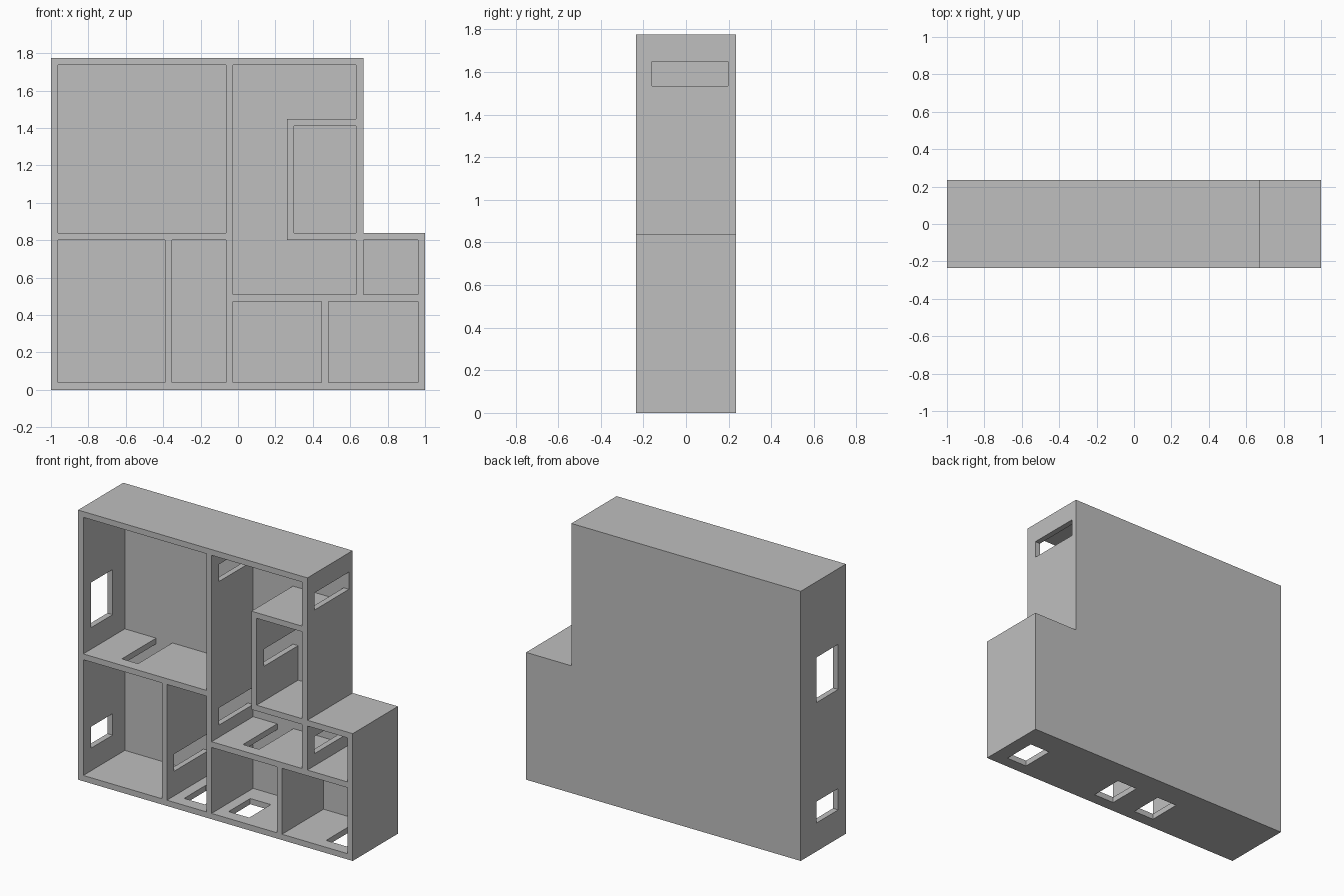
import bpy
import bmesh

if "Cube" in bpy.data.objects:
    bpy.data.objects.remove(bpy.data.objects["Cube"], do_unlink=True)

FRONT, BACK, INNER_BACK = -0.235, 0.235, 0.197
TOP, STEP, T = 1.775, 0.838, 0.038


def add_prism(bm, outline, y0, y1):
    """Extrude an x-z outline from y0 to y1."""
    face = bm.faces.new([bm.verts.new((x, y0, z)) for x, z in outline])
    new = bmesh.ops.extrude_face_region(bm, geom=[face])["geom"]
    verts = [v for v in new if isinstance(v, bmesh.types.BMVert)]
    bmesh.ops.translate(bm, verts=verts, vec=(0, y1 - y0, 0))


def rect(x0, x1, z0, z1):
    return [(x0, z0), (x1, z0), (x1, z1), (x0, z1)]


def prism_object(name, prisms):
    bm = bmesh.new()
    for outline, y0, y1 in prisms:
        add_prism(bm, outline, y0, y1)
    bmesh.ops.recalc_face_normals(bm, faces=bm.faces[:])
    mesh = bpy.data.meshes.new(name)
    bm.to_mesh(mesh)
    bm.free()
    obj = bpy.data.objects.new(name, mesh)
    bpy.context.collection.objects.link(obj)
    return obj


def cut(target, cutter):
    cutter.hide_render = True
    mod = target.modifiers.new("cut", "BOOLEAN")
    mod.operation, mod.solver, mod.object = "DIFFERENCE", "EXACT", cutter
    bpy.context.view_layer.objects.active = target
    bpy.ops.object.modifier_apply(modifier=mod.name)
    bpy.data.objects.remove(cutter, do_unlink=True)


# Stepped outer case
case_outline = [(-1, 0), (1, 0), (1, STEP), (0.67, STEP), (0.67, TOP), (-1, TOP)]
cabinet = prism_object("compartment_case", [(case_outline, FRONT, BACK)])

# Compartments, open at the front
left, mid_l, mid_r, step_in, right = -1 + T, -0.065, -0.028, 0.632, 1 - T
roof, floor, low, high = TOP - T, T, 0.472, 0.51
rooms = [
    rect(left, mid_l, STEP, roof),
    rect(left, -0.39, floor, 0.8),
    rect(-0.353, mid_l, floor, 0.8),
    rect(mid_r, 0.447, floor, low),
    rect(0.485, right, floor, low),
    rect(0.67, right, high, 0.8),
    rect(0.3, step_in, STEP, 1.41),
    # C-shaped shaft around the small inner room
    [(mid_r, high), (step_in, high), (step_in, 0.8), (0.262, 0.8),
     (0.262, 1.447), (step_in, 1.447), (step_in, roof), (mid_r, roof)],
]
cut(cabinet, prism_object("room_cutter", [(r, FRONT - 0.1, INNER_BACK) for r in rooms]))

# Openings: narrow slots reach the back panel, wide ones stop short of it
slot, window = (-0.16, INNER_BACK), (-0.155, 0.07)
openings = []


def wall_opening(x, z0, z1, span):
    openings.append((rect(x - 0.03, x + 0.03, z0, z1), *span))


def floor_opening(x, z, width, span):
    openings.append((rect(x - width / 2, x + width / 2, z - 0.03, z + 0.03), *span))


# Windows in the outer side wall
wall_opening(-0.981, 0.98, 1.277, window)
wall_opening(-0.981, 0.187, 0.328, window)
# Slots through upright walls
for x, z in [(0.651, 1.535), (-0.047, 1.535), (-0.047, 0.59),
             (0.651, 0.59), (0.281, 1.065), (-0.372, 0.2)]:
    wall_opening(x, z, z + 0.113, slot)
# Slots through shelves
floor_opening(-0.675, 0.819, 0.118, slot)
floor_opening(0.207, 0.491, 0.118, slot)
# Openings in the base
for x in (-0.209, 0.115, 0.825):
    floor_opening(x, 0.019, 0.15, window)
cut(cabinet, prism_object("opening_cutter", openings))

# Single grey finish
grey = bpy.data.materials.new("plain_grey")
grey.use_nodes = True
colour = (0.52, 0.52, 0.52, 1)
grey.diffuse_color = colour
grey.node_tree.nodes["Principled BSDF"].inputs["Base Color"].default_value = colour
cabinet.data.materials.clear()
cabinet.data.materials.append(grey)
